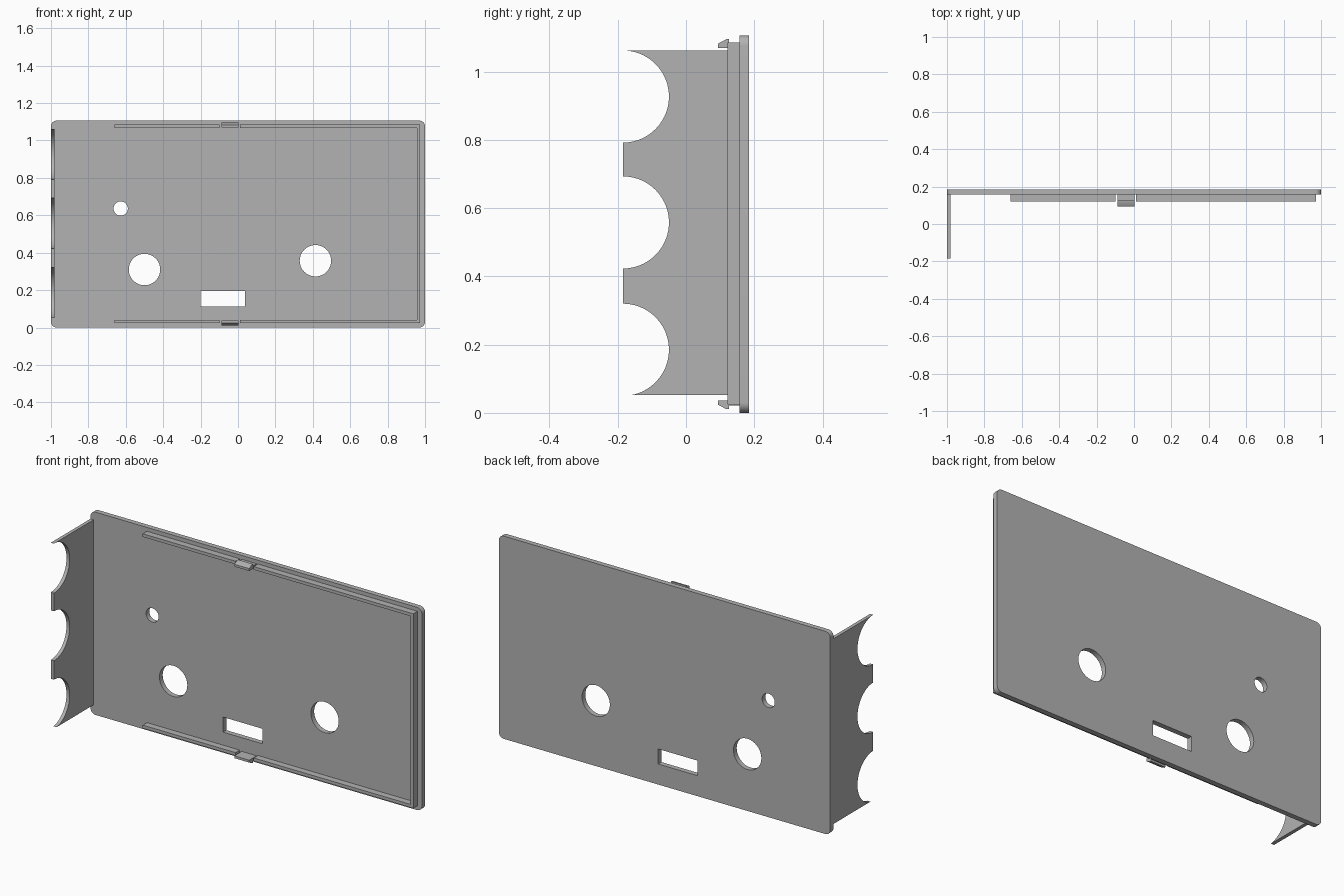
import bpy, bmesh
from math import sin, cos, pi, radians
from mathutils import Matrix

cube = bpy.data.objects.get("Cube")
if cube:
    bpy.data.objects.remove(cube)

GREY = (0.45, 0.45, 0.45, 1)
mat = bpy.data.materials.new("plain grey")
mat.use_nodes = True
mat.diffuse_color = GREY
mat.node_tree.nodes["Principled BSDF"].inputs["Base Color"].default_value = GREY

HEIGHT = 1.106
BACK, FACE = 0.185, 0.157          # panel thickness runs along y

# Local profile axes (u, v, depth) to world: depth along x, or along y
TO_WORLD = {
    "x": Matrix(((0, 0, 1, 0), (1, 0, 0, 0), (0, 1, 0, 0), (0, 0, 0, 1))),
    "y": Matrix(((1, 0, 0, 0), (0, 0, -1, 0), (0, 1, 0, 0), (0, 0, 0, 1))),
}


def arc(u, v, r, start=0, end=360, steps=64):
    return [(u + r * cos(radians(start + (end - start) * i / steps)),
             v + r * sin(radians(start + (end - start) * i / steps)))
            for i in range(steps + (abs(end - start) < 360))]


def rect(u0, u1, v0, v1):
    return [(u0, v0), (u1, v0), (u1, v1), (u0, v1)]


def extrude(name, loops, axis, lo, hi):
    """Fill closed profiles (inner loops become holes) and extrude lo..hi."""
    curve = bpy.data.curves.new(name, "CURVE")
    curve.dimensions, curve.fill_mode = "2D", "BOTH"
    curve.extrude = (hi - lo) / 2
    for loop in loops:
        spline = curve.splines.new("POLY")
        spline.points.add(len(loop) - 1)
        for point, (u, v) in zip(spline.points, loop):
            point.co = (u, v, 0, 1)
        spline.use_cyclic_u = True
    temp = bpy.data.objects.new(name + " profile", curve)
    bpy.context.collection.objects.link(temp)
    deps = bpy.context.evaluated_depsgraph_get()
    mesh = bpy.data.meshes.new_from_object(temp.evaluated_get(deps))
    bpy.data.objects.remove(temp)
    bpy.data.curves.remove(curve)

    mid = (lo + hi) / 2
    shift = (mid, 0, 0) if axis == "x" else (0, mid, 0)
    mesh.transform(Matrix.Translation(shift) @ TO_WORLD[axis])
    bm = bmesh.new()
    bm.from_mesh(mesh)
    bmesh.ops.remove_doubles(bm, verts=bm.verts, dist=1e-5)
    bmesh.ops.recalc_face_normals(bm, faces=bm.faces)
    for face in bm.faces:
        face.smooth = True
        face.material_index = 0
    bm.to_mesh(mesh)
    bm.free()
    mesh.set_sharp_from_angle(angle=radians(30))
    mesh.materials.clear()
    mesh.materials.append(mat)
    mesh.name = name
    obj = bpy.data.objects.new(name, mesh)
    bpy.context.collection.objects.link(obj)
    return obj


# Panel with rounded corners, three round holes and a slot
R = 0.03
corners = [(1 - R, HEIGHT - R), (-1 + R, HEIGHT - R), (-1 + R, R), (1 - R, R)]
outline = []
for i, (x, z) in enumerate(corners):
    outline += arc(x, z, R, 90 * i, 90 * i + 90, 10)
holes = [arc(-0.5, 0.31, 0.084), arc(0.414, 0.357, 0.084),
         arc(-0.627, 0.636, 0.038), rect(-0.2, 0.038, 0.112, 0.194)]
extrude("panel", [outline] + holes, "y", FACE, BACK)

# Side flange with three scalloped cutouts along its front edge
bottom, top, edge, r = 0.052, 1.062, -0.185, 0.135
side = [(FACE, bottom), (FACE, top)]
for z in (0.927, 0.558, 0.185):
    side += [p for p in arc(edge, z, r, 90, -90, 48) if p[1] > bottom]
side.append((edge + 0.023, bottom))
extrude("side_flange", [side], "x", -1, -0.981)

# Locating ribs: a U-shaped run on the left and two short runs on the right
lo, hi, w, end = 0.024, HEIGHT - 0.021, 0.017, 0.973
u_shape = [(0.01, lo), (end, lo), (end, hi), (0.01, hi), (0.01, hi - w),
           (end - w, hi - w), (end - w, lo + w), (0.01, lo + w)]
extrude("wrap_rib", [u_shape], "y", 0.121, FACE)
extrude("lower_rib", [rect(-0.66, -0.1, lo, lo + w)], "y", 0.121, FACE)
extrude("upper_rib", [rect(-0.66, -0.1, hi - w, hi)], "y", 0.121, FACE)

# Snap clips with a sloped barb, mirrored top to bottom
clip = [(FACE, 1.069), (0.094, 1.069), (0.094, 1.082), (0.118, 1.095),
        (0.126, 1.095), (0.126, 1.085), (FACE, 1.085)]
extrude("upper_clip", [clip], "x", -0.088, 0.002)
extrude("lower_clip", [[(y, HEIGHT - z) for y, z in clip]], "x", -0.088, 0.002)
